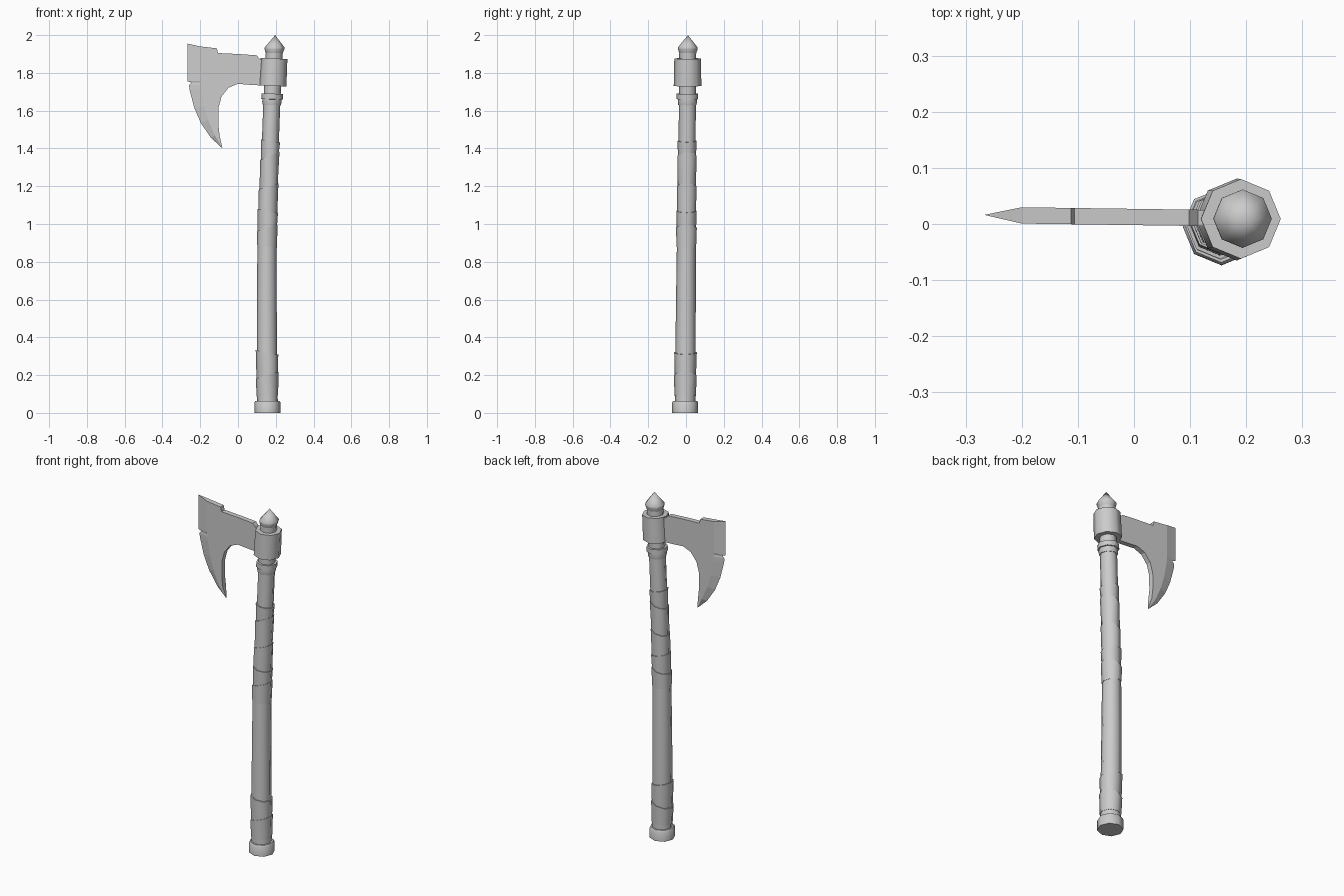
import bpy, bmesh, math

if "Cube" in bpy.data.objects:
    bpy.data.objects.remove(bpy.data.objects["Cube"])

SIDES = 8


def finish(name, bm, smooth):
    bmesh.ops.recalc_face_normals(bm, faces=bm.faces)
    me = bpy.data.meshes.new(name)
    bm.to_mesh(me)
    bm.free()
    ob = bpy.data.objects.new(name, me)
    bpy.context.collection.objects.link(ob)
    if smooth:
        bpy.ops.object.select_all(action='DESELECT')
        ob.select_set(True)
        bpy.context.view_layer.objects.active = ob
        bpy.ops.object.shade_smooth_by_angle(angle=math.radians(50))
    return ob


def loft(name, rings, smooth=True):
    """Rings are (x, y, z, radius, slope of the ring along x); radius 0 makes a point."""
    bm = bmesh.new()
    loops = []
    for x, y, z, r, s in rings:
        if r == 0:
            loops.append([bm.verts.new((x, y, z))] * SIDES)
            continue
        ring = []
        for i in range(SIDES):
            a = math.tau * i / SIDES
            dx = r * math.cos(a)
            ring.append(bm.verts.new((x + dx, y + r * math.sin(a), z + s * dx)))
        loops.append(ring)
    for lo, hi in zip(loops, loops[1:]):
        for i in range(SIDES):
            j = (i + 1) % SIDES
            quad = [lo[i], lo[j], hi[j], hi[i]]
            bm.faces.new(list(dict.fromkeys(quad)))
    for end in (loops[0], loops[-1]):
        if end[0] is not end[1]:
            bm.faces.new(end)
    return finish(name, bm, smooth)


# Gently bent centre line of the handle: z, x, radius
PATH = [(0.03, 0.156, 0.055), (0.5, 0.152, 0.053), (0.9, 0.153, 0.05), (1.2, 0.162, 0.046),
        (1.4, 0.170, 0.045), (1.64, 0.179, 0.045), (1.75, 0.184, 0.045), (2.0, 0.197, 0.045)]


def centre(z):
    z = max(z, PATH[0][0])
    for (z0, x0, r0), (z1, x1, r1) in zip(PATH, PATH[1:]):
        if z <= z1:
            t = (z - z0) / (z1 - z0)
            return x0 + t * (x1 - x0), -0.005 + 0.0075 * z, r0 + t * (r1 - r0)
    return PATH[-1][1], 0.01, PATH[-1][2]


def sleeve(name, levels, slope=0.0, top_slope=None):
    """Lathed part around the handle; levels are (z, radius)."""
    rings = []
    for i, (z, r) in enumerate(levels):
        x, y, _ = centre(z)
        rings.append((x, y, z, r, top_slope if top_slope is not None and i else slope))
    return loft(name, rings)


# Handle shaft
sleeve("handle", [(z, centre(z)[2]) for z in (0.03, 0.35, 0.6, 0.85, 1.0, 1.2, 1.4, 1.64, 1.75, 1.91)])

# Slanted leather wraps, each flaring over the next
wraps = [(0.09, 0.20, 0.05, 0.3), (0.19, 0.32, 0.35, -0.2), (0.88, 0.98, -0.15, 0.3),
         (0.97, 1.07, 0.3, -0.2), (1.06, 1.20, -0.2, 0.3), (1.19, 1.36, 0.3, 0.4),
         (1.35, 1.44, 0.4, -0.15)]
for n, (z0, z1, s0, s1) in enumerate(wraps):
    r0, r1 = centre(z0)[2], centre(z1)[2]
    sleeve(f"handle_wrap_{n + 1}", [(z0, r0 + 0.002), (z1, r1 + 0.006)], s0, s1)

# End cap, collar, head socket and pointed finial
sleeve("end_cap", [(0.0, 0.069), (0.055, 0.069), (0.063, 0.064)])
sleeve("collar", [(1.63, 0.048), (1.645, 0.051), (1.66, 0.051), (1.661, 0.057), (1.69, 0.057)], -0.03)
sleeve("head_socket", [(1.731, 0.073), (1.876, 0.071)], -0.04)
sleeve("finial", [(1.905, 0.045), (1.925, 0.052), (1.935, 0.052), (2.0, 0.0)])

# Blade: bevelled cutting edge, thick body
edge = [(-0.267, 1.955), (-0.267, 1.756), (-0.246, 1.748), (-0.259, 1.735), (-0.257, 1.712),
        (-0.232, 1.617), (-0.198, 1.537), (-0.145, 1.458)]
inner = [(-0.200, 1.940), (-0.200, 1.758), (-0.199, 1.748), (-0.198, 1.735), (-0.195, 1.71),
         (-0.180, 1.625), (-0.158, 1.55), (-0.122, 1.468)]
tip = (-0.082, 1.40)
body = [(-0.097, 1.465), (-0.104, 1.527), (-0.103, 1.617), (-0.087, 1.675), (-0.05, 1.722),
        (0.0, 1.742), (0.06, 1.737), (0.13, 1.733), (0.13, 1.872), (0.114, 1.875), (0.098, 1.893),
        (0.0, 1.90), (-0.106, 1.905), (-0.112, 1.93)]


def mid_y(x):
    return 0.0125 - 0.014 * x


bm = bmesh.new()
edge_v = [bm.verts.new((x, mid_y(x), z)) for x, z in edge]
tip_v = bm.verts.new((tip[0], mid_y(tip[0]), tip[1]))
sides = []
for sign in (-1, 1):
    inn = [bm.verts.new((x, mid_y(x) + sign * 0.0145, z)) for x, z in inner]
    bod = [bm.verts.new((x, mid_y(x) + sign * 0.0145, z)) for x, z in body]
    bm.faces.new(inn + [tip_v] + bod)
    for i in range(len(edge) - 1):
        bm.faces.new([edge_v[i], edge_v[i + 1], inn[i + 1], inn[i]])
    bm.faces.new([edge_v[-1], tip_v, inn[-1]])
    sides.append((inn, bod))
(inn_a, bod_a), (inn_b, bod_b) = sides
bm.faces.new([tip_v, bod_a[0], bod_b[0]])
for i in range(len(body) - 1):
    bm.faces.new([bod_a[i], bod_a[i + 1], bod_b[i + 1], bod_b[i]])
bm.faces.new([bod_a[-1], inn_a[0], inn_b[0], bod_b[-1]])
bm.faces.new([inn_a[0], edge_v[0], inn_b[0]])
finish("blade", bm, False)
